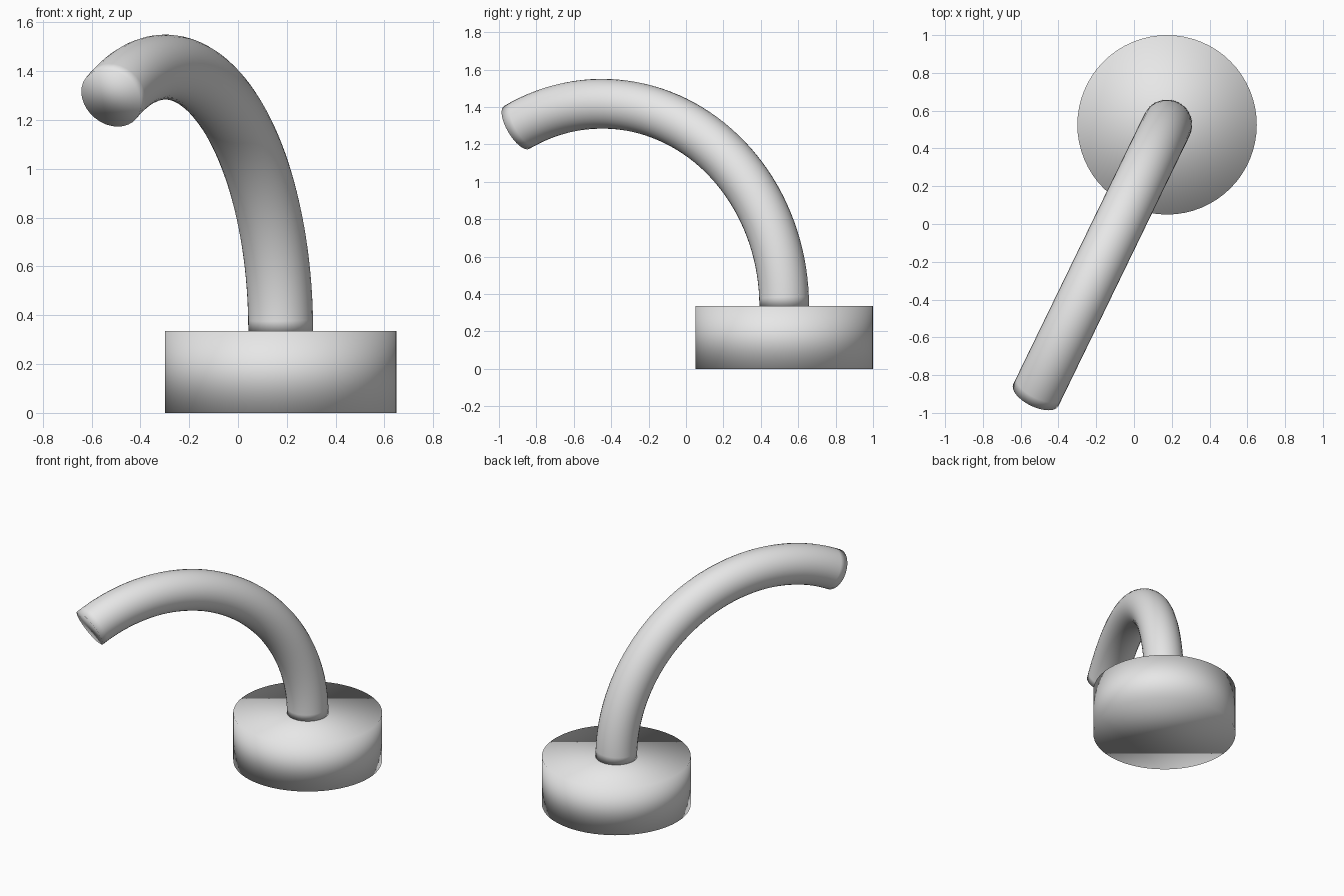
import bpy, bmesh, math
from mathutils import Vector

if "Cube" in bpy.data.objects:
    bpy.data.objects.remove(bpy.data.objects["Cube"])

grey = bpy.data.materials.new("light grey")
grey.diffuse_color = (0.8, 0.8, 0.8, 1)
grey.use_nodes = True
grey.node_tree.nodes["Principled BSDF"].inputs["Base Color"].default_value = grey.diffuse_color

CENTRE = Vector((0.175, 0.525, 0))
BASE_RADIUS, BASE_HEIGHT = 0.475, 0.335
TUBE_RADIUS, BEND_RADIUS = 0.133, 1.082


def loft(name, rings):
    """Skin a list of vertex rings and cap both ends."""
    bm = bmesh.new()
    loops = [[bm.verts.new(p) for p in ring] for ring in rings]
    for a, b in zip(loops, loops[1:]):
        for i in range(len(a)):
            j = (i + 1) % len(a)
            bm.faces.new((a[i], a[j], b[j], b[i]))
    bm.faces.new(loops[0][::-1])
    bm.faces.new(loops[-1])
    bmesh.ops.recalc_face_normals(bm, faces=bm.faces)
    for f in bm.faces:
        f.smooth = True
    mesh = bpy.data.meshes.new(name)
    bm.to_mesh(mesh)
    bm.free()
    mesh.materials.append(grey)
    obj = bpy.data.objects.new(name, mesh)
    bpy.context.collection.objects.link(obj)
    return obj


def ring(centre, u, v, radius, sides):
    return [centre + radius * (u * math.cos(t) + v * math.sin(t))
            for t in (2 * math.pi * i / sides for i in range(sides))]


# Round base, smooth across its rims
X, Y, Z = Vector((1, 0, 0)), Vector((0, 1, 0)), Vector((0, 0, 1))
loft("base", [ring(CENTRE + Z * h, X, Y, BASE_RADIUS, 64)
              for h in (0, BASE_HEIGHT)])

# Curved spout: circular arc in a vertical plane turned towards front left
heading = Vector((-0.437, -0.90, 0)).normalized()
side = Z.cross(heading)
end_angle, steps = math.radians(118), 48
rings = []
for k in range(steps + 1):
    a = end_angle * k / steps
    outward = -heading * math.cos(a) + Z * math.sin(a)
    middle = (CENTRE + Z * BASE_HEIGHT
              + (heading + outward) * BEND_RADIUS)
    rings.append(ring(middle, outward, side, TUBE_RADIUS, 32))
loft("spout", rings)
